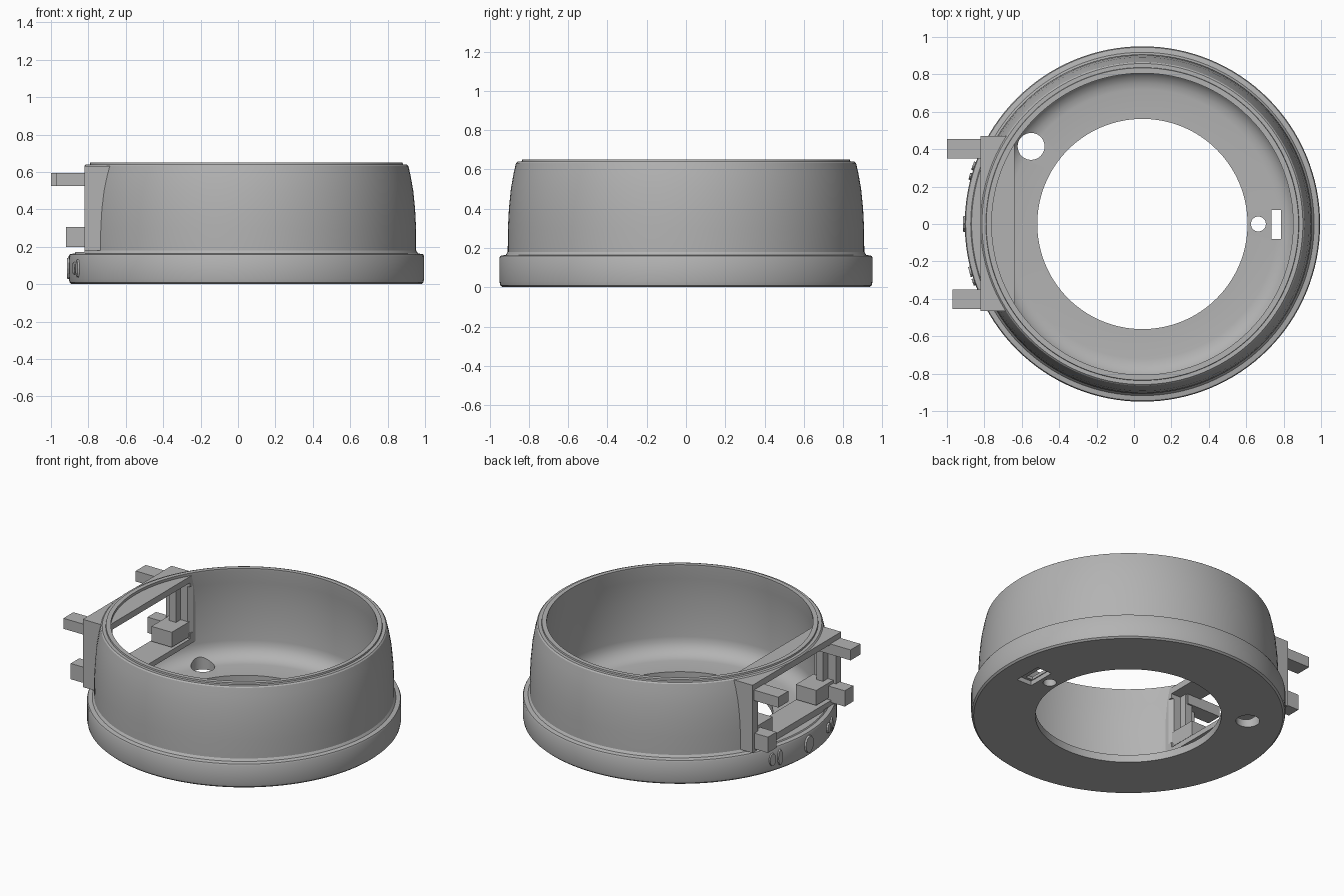
import bpy, bmesh, math
from mathutils import Matrix

if "Cube" in bpy.data.objects:
    bpy.data.objects.remove(bpy.data.objects["Cube"])

CX = 0.045  # axis of the round housing
grey = bpy.data.materials.new("grey plastic")
grey.diffuse_color = (0.45, 0.45, 0.45, 1)
grey.use_nodes = True
grey.node_tree.nodes["Principled BSDF"].inputs["Base Color"].default_value = grey.diffuse_color


def finish(name, bm, smooth=False):
    bmesh.ops.recalc_face_normals(bm, faces=bm.faces)
    me = bpy.data.meshes.new(name)
    bm.to_mesh(me)
    bm.free()
    ob = bpy.data.objects.new(name, me)
    bpy.context.collection.objects.link(ob)
    me.materials.append(grey)
    return ob


def box(name, x0, x1, y0, y1, z0, z1):
    bm = bmesh.new()
    bmesh.ops.create_cube(bm, size=1)
    bmesh.ops.scale(bm, vec=(x1 - x0, y1 - y0, z1 - z0), verts=bm.verts)
    bmesh.ops.translate(bm, vec=((x0 + x1) / 2, (y0 + y1) / 2, (z0 + z1) / 2), verts=bm.verts)
    return finish(name, bm)


def cylinder(name, x, y, r, z0, z1):
    bm = bmesh.new()
    bmesh.ops.create_cone(bm, cap_ends=True, segments=48, radius1=r, radius2=r, depth=z1 - z0,
                          matrix=Matrix.Translation((x, y, (z0 + z1) / 2)))
    return finish(name, bm)


def cut(ob, cutter):
    mod = ob.modifiers.new("cut", 'BOOLEAN')
    mod.operation, mod.solver, mod.object = 'DIFFERENCE', 'EXACT', cutter
    bpy.context.view_layer.objects.active = ob
    bpy.ops.object.modifier_apply(modifier=mod.name)
    bpy.data.objects.remove(cutter)


def lathe(name, profile, n=128):
    bm = bmesh.new()
    rings = [[bm.verts.new((CX + r * math.cos(2 * math.pi * i / n), r * math.sin(2 * math.pi * i / n), z))
              for i in range(n)] for r, z in profile]
    for a, b in zip(rings, rings[1:] + rings[:1]):
        for i in range(n):
            j = (i + 1) % n
            bm.faces.new((a[i], a[j], b[j], b[i]))
    return finish(name, bm)


# Round housing: floor ring, wide foot, tapering wall, stepped rim, filleted inside
fillet = [(0.72 + 0.11 * math.sin(t), 0.16 - 0.11 * math.cos(t))
          for t in [math.radians(a) for a in (90, 72, 54, 36, 18, 0)]]
housing = lathe("housing", [
    (0.562, 0), (0.935, 0), (0.946, 0.01), (0.95, 0.03), (0.95, 0.15), (0.945, 0.16),
    (0.918, 0.165), (0.908, 0.18), (0.907, 0.3), (0.902, 0.4), (0.892, 0.5), (0.878, 0.58),
    (0.866, 0.632), (0.858, 0.64), (0.837, 0.64), (0.835, 0.65), (0.806, 0.65), (0.806, 0.635),
    (0.82, 0.55), (0.83, 0.4)] + fillet + [(0.562, 0.05)])

# Flat and window on the left side
cut(housing, box("flat_cutter", -1.2, -0.82, -0.6, 0.6, 0.172, 0.8))
cut(housing, box("window_cutter", -1.2, -0.55, -0.41, 0.41, 0.215, 0.59))

# Floor holes
cut(housing, cylinder("cable_hole_cutter", -0.55, 0.415, 0.072, -0.1, 0.3))
cut(housing, cylinder("pin_hole_cutter", 0.665, 0, 0.04, -0.1, 0.3))
cut(housing, box("slot_cutter", 0.735, 0.785, -0.08, 0.075, -0.1, 0.3))
cut(housing, box("recess_cutter", 0.73, 0.84, -0.098, 0.092, -0.1, 0.03))

# Window frame set into the wall, following the chord of the round wall
frame = box("window_frame", -0.82, -0.64, -0.465, 0.47, 0.18, 0.632)
cut(frame, box("frame_cutter", -1.0, -0.5, -0.41, 0.41, 0.215, 0.59))
inner = cylinder("bore_cutter", CX, 0, 0.815, 0.25, 0.56)
cut(frame, inner)

# Latch pegs, their inner blocks and upright posts
for side, s, tip in (("back", 1, -1.0), ("front", -1, -0.97)):
    def peg(name, x0, x1, ya, yb, z0, z1):
        return box(side + name, x0, x1, min(s * ya, s * yb), max(s * ya, s * yb), z0, z1)
    peg("_upper_peg", tip, -0.72, 0.35, 0.455, 0.525, 0.595)
    peg("_lower_peg", -0.92, -0.72, 0.36, 0.45, 0.2, 0.305)
    peg("_inner_block", -0.8, -0.65, 0.23, 0.415, 0.225, 0.325)
    peg("_post", -0.76, -0.71, 0.36, 0.415, 0.32, 0.592)

# Small raised ornaments on the foot
for name, ang, w, h in (("middle", 180, 0.045, 0.06), ("left", 195.5, 0.03, 0.035), ("left_end", 199, 0.02, 0.05),
                        ("right", 164.5, 0.02, 0.055), ("right_end", 161, 0.025, 0.045)):
    bm = bmesh.new()
    bmesh.ops.create_cone(bm, cap_ends=True, segments=12, radius1=1, radius2=0.9, depth=0.016)
    bmesh.ops.scale(bm, vec=(h, w, 1), verts=bm.verts)
    a = math.radians(ang)
    bmesh.ops.transform(bm, verts=bm.verts, matrix=Matrix.Translation(
        (CX + 0.952 * math.cos(a), 0.952 * math.sin(a), 0.085))
        @ Matrix.Rotation(a, 4, 'Z') @ Matrix.Rotation(math.pi / 2, 4, 'Y'))
    finish(name + "_ornament", bm)

# Smooth the round surfaces, keep the edges sharp
bpy.ops.object.select_all(action='DESELECT')
housing.select_set(True)
frame.select_set(True)
bpy.context.view_layer.objects.active = housing
bpy.ops.object.shade_smooth_by_angle(angle=math.radians(30))
